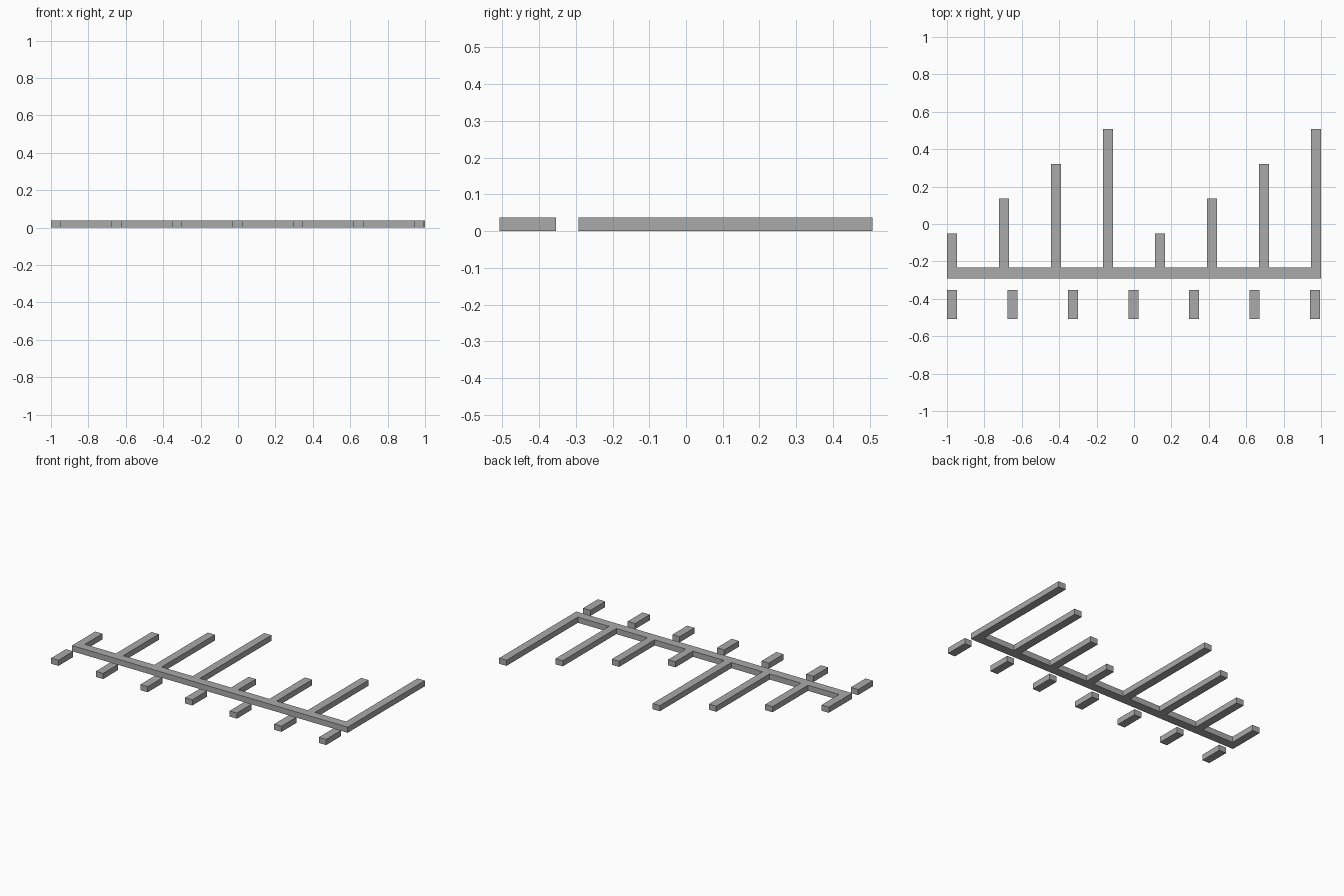
import bpy
import bmesh
from mathutils import Vector

cube = bpy.data.objects.get("Cube")
if cube:
    bpy.data.objects.remove(cube, do_unlink=True)

grey = bpy.data.materials.new("plain grey")
grey.use_nodes = True
colour = (0.4, 0.4, 0.4, 1)
grey.diffuse_color = colour
grey.node_tree.nodes["Principled BSDF"].inputs["Base Color"].default_value = colour

HEIGHT = 0.037
WIDTH = 0.053
RAIL_FRONT, RAIL_BACK = -0.292, -0.233


def bar(name, x0, x1, y0, y1):
    """Flat rectangular bar resting on the ground."""
    bm = bmesh.new()
    bmesh.ops.create_cube(bm, size=1)
    bmesh.ops.scale(bm, vec=Vector((x1 - x0, y1 - y0, HEIGHT)), verts=bm.verts)
    centre = Vector(((x0 + x1) / 2, (y0 + y1) / 2, HEIGHT / 2))
    bmesh.ops.translate(bm, vec=centre, verts=bm.verts)
    mesh = bpy.data.meshes.new(name)
    bm.to_mesh(mesh)
    bm.free()
    mesh.materials.append(grey)
    obj = bpy.data.objects.new(name, mesh)
    bpy.context.collection.objects.link(obj)


# Long rail across the full width
bar("rail", -1, 1, RAIL_FRONT, RAIL_BACK)

# Two repeating sets of four back fingers, growing toward the left
for i in range(8):
    x = -1 + i * (2 - WIDTH) / 7
    bar(f"finger_{i + 1}", x, x + WIDTH, RAIL_BACK, -0.051 + (i % 4) * 0.186)

# Row of loose short blocks in front of the rail
for i in range(7):
    x = -1 + i * 0.3235
    bar(f"front_block_{i + 1}", x, x + WIDTH, -0.507, -0.354)
